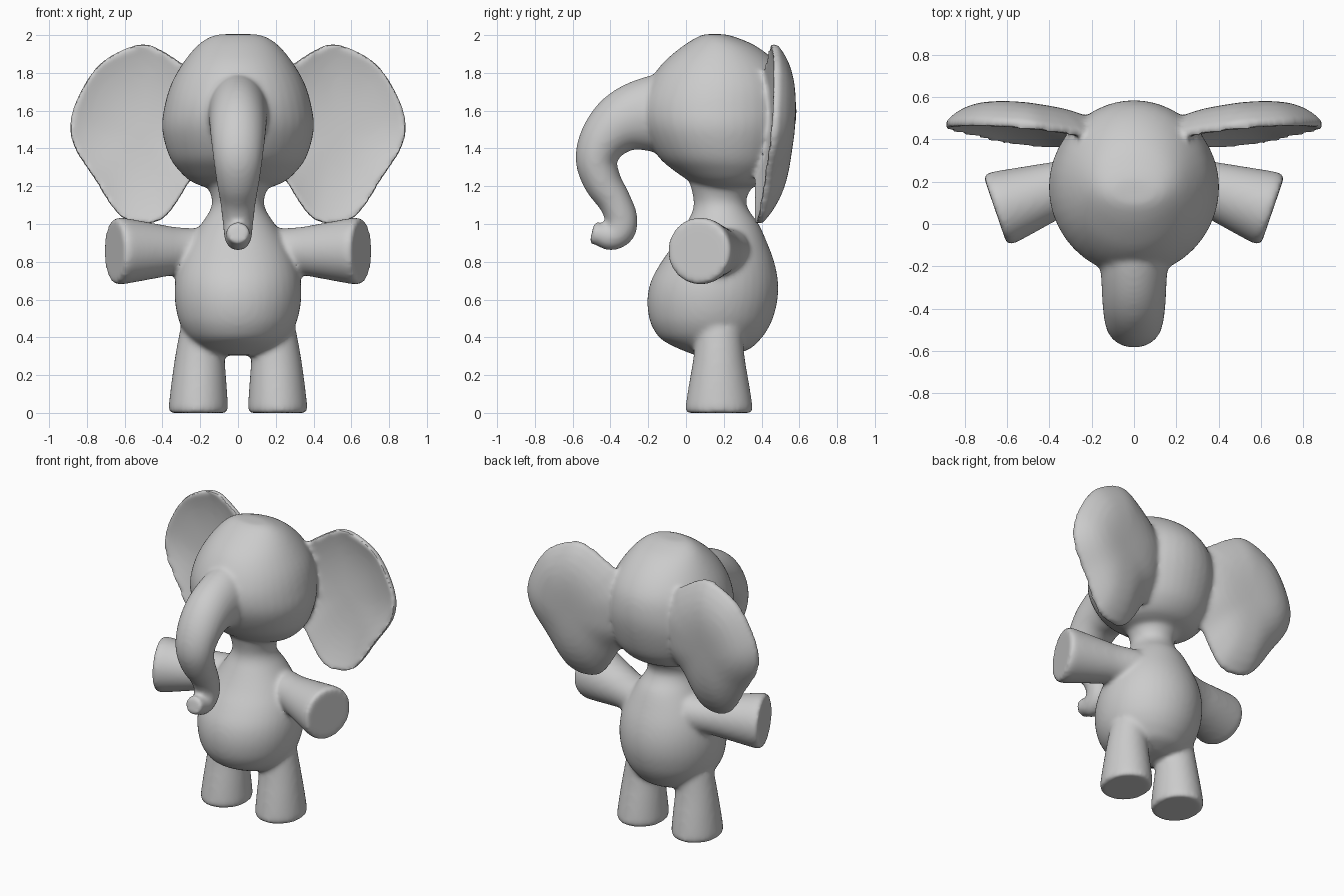
import bpy, bmesh
from math import cos, sin, pi
from mathutils import Vector as V

if "Cube" in bpy.data.objects:
    bpy.data.objects.remove(bpy.data.objects["Cube"])


def spline(rows, steps=4):
    """Catmull-Rom interpolation through rows of numbers."""
    out, n = [], len(rows)
    for i in range(n - 1):
        p = [rows[max(0, min(n - 1, i + k))] for k in (-1, 0, 1, 2)]
        for s in range(steps):
            t = s / steps
            out.append([0.5 * (2 * b + (c - a) * t + (2 * a - 5 * b + 4 * c - d) * t * t
                               + (3 * b - a - 3 * c + d) * t ** 3) for a, b, c, d in zip(*p)])
    return out + [list(rows[-1])]


def finish(bm, name):
    bmesh.ops.recalc_face_normals(bm, faces=bm.faces)
    me = bpy.data.meshes.new(name)
    bm.to_mesh(me)
    bm.free()
    ob = bpy.data.objects.new(name, me)
    bpy.context.collection.objects.link(ob)
    parts.append(ob)


def bridge(bm, rings):
    n = len(rings[0])
    for a, b in zip(rings, rings[1:]):
        for i in range(n):
            j = (i + 1) % n
            bm.faces.new((a[i], a[j], b[j], b[i]))
    bm.faces.new(rings[0])
    bm.faces.new(rings[-1])


def loft(name, sections, n=40):
    """Closed skin through elliptical sections (centre, u axis, v axis)."""
    bm = bmesh.new()
    bridge(bm, [[bm.verts.new(c + u * cos(2 * pi * i / n) + v * sin(2 * pi * i / n))
                 for i in range(n)] for c, u, v in sections])
    finish(bm, name)


def upright(name, rows):
    """Rows of z, front y, back y, half width."""
    loft(name, [(V((0, (f + b) / 2, z)), V((w, 0, 0)), V((0, (b - f) / 2, 0)))
                for z, f, b, w in spline(rows)])


parts = []

# torso and neck
upright("torso", [(.305, .05, .25, .1), (.34, -.04, .34, .2), (.385, -.125, .39, .25),
                  (.43, -.165, .425, .285), (.5, -.195, .46, .317), (.6, -.205, .485, .335),
                  (.7, -.185, .487, .332), (.8, -.13, .467, .308), (.9, -.06, .43, .26),
                  (1.0, .0, .385, .195), (1.07, .035, .335, .15), (1.13, .04, .32, .138),
                  (1.22, .02, .36, .17)])

# head
upright("head", [(1.185, .1, .32, .14), (1.22, .03, .42, .24), (1.28, -.06, .49, .31),
                 (1.36, -.15, .535, .365), (1.5, -.225, .575, .402), (1.62, -.24, .585, .39),
                 (1.74, -.2, .56, .355), (1.85, -.125, .485, .293), (1.94, -.02, .375, .22),
                 (1.99, .06, .26, .15), (2.005, .1, .2, .09)])

# trunk, flowing out of the forehead: y, z, half width, half thickness
path = spline([(-.08, 1.59, .14, .2), (-.17, 1.583, .158, .203),
               (-.28, 1.562, .154, .18),
               (-.37, 1.515, .15, .154), (-.445, 1.43, .141, .127), (-.474, 1.33, .129, .11),
               (-.44, 1.22, .113, .1), (-.38, 1.125, .096, .088), (-.342, 1.03, .084, .086),
               (-.352, .965, .077, .084), (-.4, .932, .071, .074), (-.455, .945, .065, .062),
               (-.498, .955, .062, .06)])
sections = []
for i, (y, z, w, t) in enumerate(path):
    a, b = path[max(i - 1, 0)], path[min(i + 1, len(path) - 1)]
    d = V((0, b[0] - a[0], b[1] - a[1])).normalized()
    sections.append((V((0, y, z)), V((w, 0, 0)), V((0, -d.z, d.y)) * t))
loft("trunk", sections)

# ear outline (x, z); the inner edge runs on inside the head
outline = spline([(.25, 1.82), (.36, 1.895), (.48, 1.952), (.6, 1.928), (.735, 1.845), (.835, 1.7),
                  (.89, 1.54), (.865, 1.4), (.765, 1.245), (.675, 1.1), (.6, 1.025), (.5, 1.0),
                  (.4, 1.025), (.325, 1.11), (.25, 1.23), (.12, 1.36), (.09, 1.52),
                  (.12, 1.68), (.25, 1.82)])[:-1]
mid = V((.52, 1.49))


def ear_point(p, s, side, depth, edge, power):
    q = mid + (V(p) - mid) * s
    y = .342 + (q.y - 1) * .085 + (q.x - .3) * .1 + edge + depth * (1 - s ** power)
    return (side * q.x, y, q.y)


for side in (-1, 1):
    tag = "right" if side > 0 else "left"

    # ear: hollow front, rim, bulging back
    bm = bmesh.new()
    layers = [(s / 8, .065, 0, 2.6) for s in range(1, 9)]
    layers += [(s / 8, .12, .04, 3.5) for s in range(8, 0, -1)]
    bridge(bm, [[bm.verts.new(ear_point(p, s, side, *shape)) for p in outline]
                for s, *shape in layers])
    finish(bm, tag + "_ear")

    # arm, flaring to a flat end
    axis, across = V((side * .945, -.325, 0)), V((side * .325, .945, 0))
    end = V((side * .656, .065, .857))
    loft(tag + "_arm", [(end - axis * d, across * r, V((0, 0, r)))
                        for d, r in spline([(.5, .12), (.36, .125), (.25, .142), (.1, .168),
                                            (.03, .178), (.0, .17)])])

    # leg, flaring to a flat foot
    loft(tag + "_leg", [(V((side * x, .175, z)), V((rx, 0, 0)), V((0, ry, 0)))
                        for z, x, rx, ry in spline([(.0, .21, .152, .173), (.03, .21, .157, .178),
                                                    (.15, .207, .147, .16), (.3, .202, .131, .135),
                                                    (.45, .19, .115, .12)])])

# fuse all parts into one soft skin
bpy.ops.object.select_all(action='DESELECT')
for ob in parts:
    ob.select_set(True)
body = parts[0]
bpy.context.view_layer.objects.active = body
bpy.ops.object.join()
body.name = "elephant_figure"
remesh = body.modifiers.new("fuse", 'REMESH')
remesh.mode = 'VOXEL'
remesh.voxel_size = .014
remesh.use_smooth_shade = True
soften = body.modifiers.new("soften", 'SMOOTH')
soften.factor = .5
soften.iterations = 12
for m in ("fuse", "soften"):
    bpy.ops.object.modifier_apply(modifier=m)
bpy.ops.object.shade_smooth_by_angle(angle=.7)
